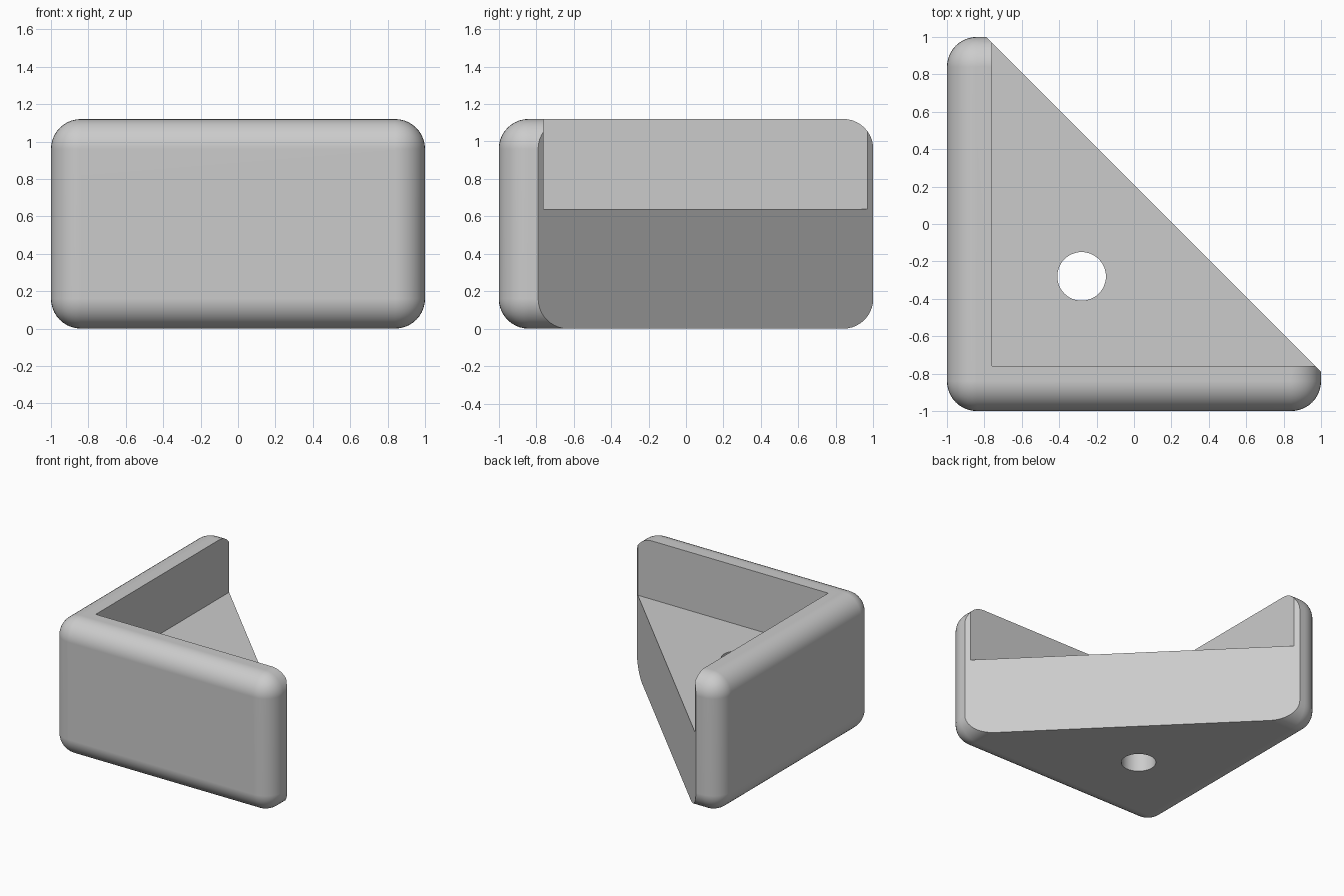
import bpy, bmesh, math
from mathutils import Vector

default = bpy.data.objects.get("Cube")
if default:
    bpy.data.objects.remove(default, do_unlink=True)

HEIGHT, RADIUS = 1.12, 0.16
WALL = -0.76        # inner face of both walls
FLOOR = 0.64        # top of the solid base
DIAGONAL = 0.21     # x + y on the slanted face

grey = bpy.data.materials.new("Light grey")
grey.use_nodes = True
grey.diffuse_color = (0.6, 0.6, 0.6, 1)
grey.node_tree.nodes["Principled BSDF"].inputs["Base Color"].default_value = grey.diffuse_color


def add_object(name, bm):
    mesh = bpy.data.meshes.new(name)
    bm.to_mesh(mesh)
    bm.free()
    mesh.materials.append(grey)
    obj = bpy.data.objects.new(name, mesh)
    bpy.context.collection.objects.link(obj)
    return obj


def box(low, high):
    bm = bmesh.new()
    bmesh.ops.create_cube(bm, size=1)
    low, high = Vector(low), Vector(high)
    bmesh.ops.scale(bm, vec=high - low, verts=bm.verts)
    bmesh.ops.translate(bm, vec=(low + high) / 2, verts=bm.verts)
    return bm


# Rounded block, sliced along the diagonal
bm = box((-1, -1, 0), (1, 1, HEIGHT))
bmesh.ops.bevel(bm, geom=bm.edges[:], offset=RADIUS, segments=10,
                profile=0.5, affect='EDGES')
cut = bmesh.ops.bisect_plane(bm, geom=bm.verts[:] + bm.edges[:] + bm.faces[:],
                             plane_co=(DIAGONAL, 0, 0), plane_no=(1, 1, 0),
                             clear_outer=True)
rim = [e for e in cut["geom_cut"] if isinstance(e, bmesh.types.BMEdge)]
bmesh.ops.contextual_create(bm, geom=rim)
bmesh.ops.recalc_face_normals(bm, faces=bm.faces)
bracket = add_object("corner_bracket", bm)

# Cutters: the open pocket between the walls, and the screw hole
pocket = add_object("pocket_cutter", box((WALL, WALL, FLOOR), (2, 2, 2)))
bm = bmesh.new()
bmesh.ops.create_cone(bm, cap_ends=True, segments=48, radius1=0.13, radius2=0.13, depth=4)
bmesh.ops.translate(bm, vec=(-0.28, -0.28, 0), verts=bm.verts)
hole = add_object("hole_cutter", bm)

bpy.ops.object.select_all(action='DESELECT')
bracket.select_set(True)
bpy.context.view_layer.objects.active = bracket
for cutter in (pocket, hole):
    cutter.hide_render = True
    mod = bracket.modifiers.new(cutter.name, 'BOOLEAN')
    mod.operation, mod.solver, mod.object = 'DIFFERENCE', 'EXACT', cutter
    bpy.ops.object.modifier_apply(modifier=mod.name)
    bpy.data.objects.remove(cutter, do_unlink=True)

# Smooth fillets, crisp cuts and flat large faces
bpy.ops.object.shade_smooth_by_angle(angle=math.radians(25))
normals = bracket.modifiers.new("Flat faces", 'WEIGHTED_NORMAL')
normals.keep_sharp = True
